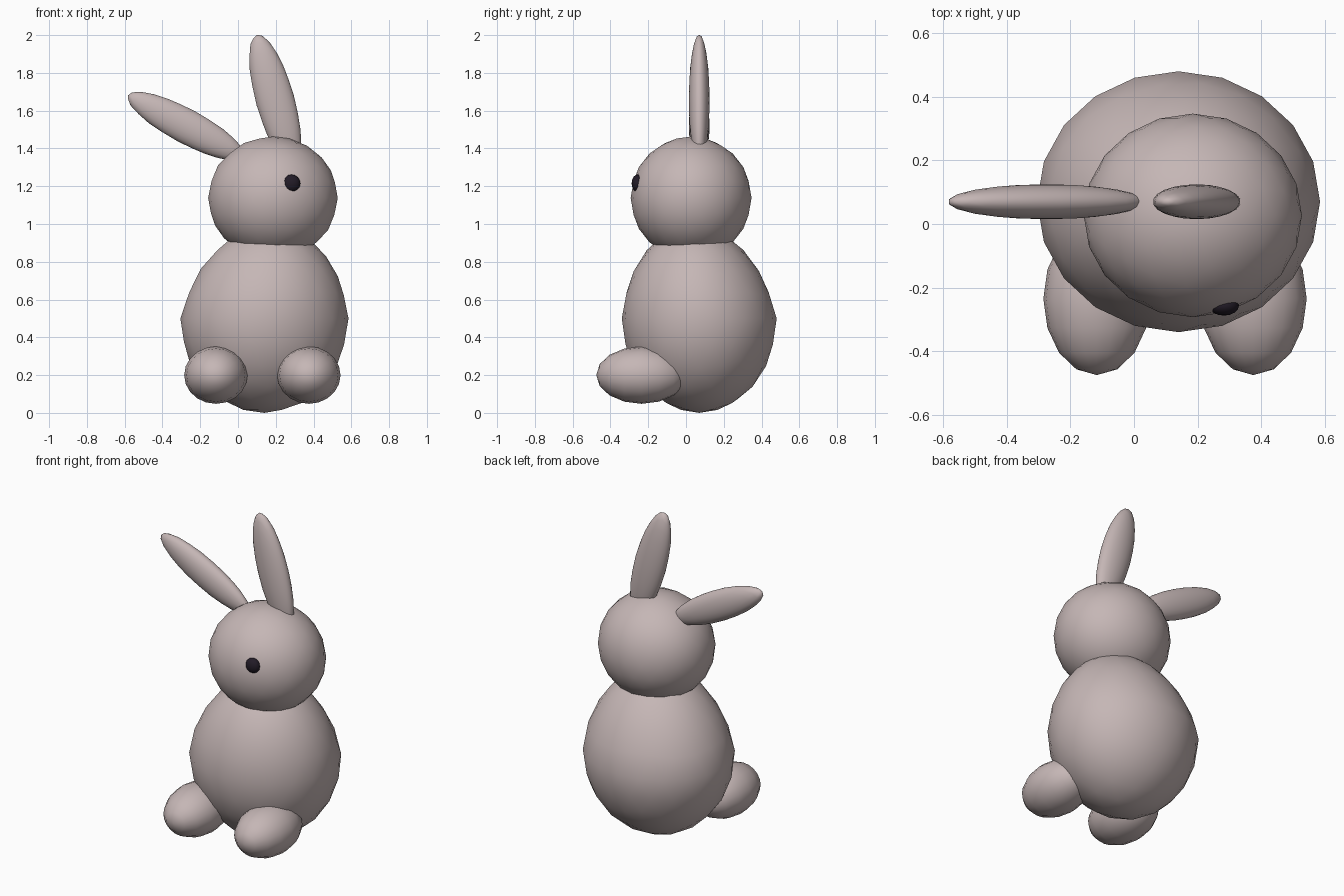
import bpy
import math
from mathutils import Matrix, Vector

if "Cube" in bpy.data.objects:
    bpy.data.objects.remove(bpy.data.objects["Cube"], do_unlink=True)


def make_material(name, colour):
    mat = bpy.data.materials.new(name)
    mat.use_nodes = True
    mat.diffuse_color = (*colour, 1)
    mat.node_tree.nodes["Principled BSDF"].inputs["Base Color"].default_value = (*colour, 1)
    return mat


fur = make_material("mauve fur", (0.56, 0.47, 0.465))
dark = make_material("dark eye", (0.016, 0.011, 0.02))


def ellipsoid(name, centre, radii, mat, tilt=0.0, sides=0, rings=0, taper=0.0, lean=(0, 0)):
    """Smooth ellipsoid; taper narrows the upper half, lean shifts its top."""
    if sides:
        bpy.ops.mesh.primitive_uv_sphere_add(segments=sides, ring_count=rings, radius=1)
    else:
        bpy.ops.mesh.primitive_ico_sphere_add(subdivisions=3, radius=1)
    obj = bpy.context.object
    obj.name = name
    if sides:  # poles face front and back
        obj.data.transform(Matrix.Rotation(math.pi / 2, 4, "X"))
    for v in obj.data.vertices:
        up = max(v.co.z, 0)
        shrink = 1 - taper * up
        v.co = Vector((v.co.x * shrink * radii[0] + lean[0] * up,
                       v.co.y * shrink * radii[1] + lean[1] * up,
                       v.co.z * radii[2]))
    obj.data.transform(Matrix.Rotation(tilt, 4, "Y"))
    obj.location = centre
    obj.data.materials.append(mat)
    bpy.ops.object.shade_smooth()
    return obj


# Egg-shaped body and round head
ellipsoid("body", (0.14, 0.07, 0.5), (0.445, 0.41, 0.5), fur, taper=0.13, lean=(0.03, -0.03))
ellipsoid("head", (0.185, 0.027, 1.138), (0.343, 0.32, 0.325), fur)

# Feet pointing forward, mirrored about the body centre
for side, x in (("right", -0.117), ("left", 0.375)):
    ellipsoid(side + "_foot", (x, -0.235, 0.2), (0.168, 0.24, 0.152), fur, sides=20, rings=8)

# Flat ears, one drooping and one upright
ellipsoid("right_ear", (-0.275, 0.07, 1.518), (0.092, 0.055, 0.348), fur, tilt=-math.radians(62))
ellipsoid("left_ear", (0.197, 0.07, 1.655), (0.102, 0.055, 0.36), fur, tilt=-math.radians(15.7))

# Single eye set into the head
ellipsoid("eye", (0.283, -0.256, 1.215), (0.047, 0.032, 0.047), dark, sides=16, rings=8)
